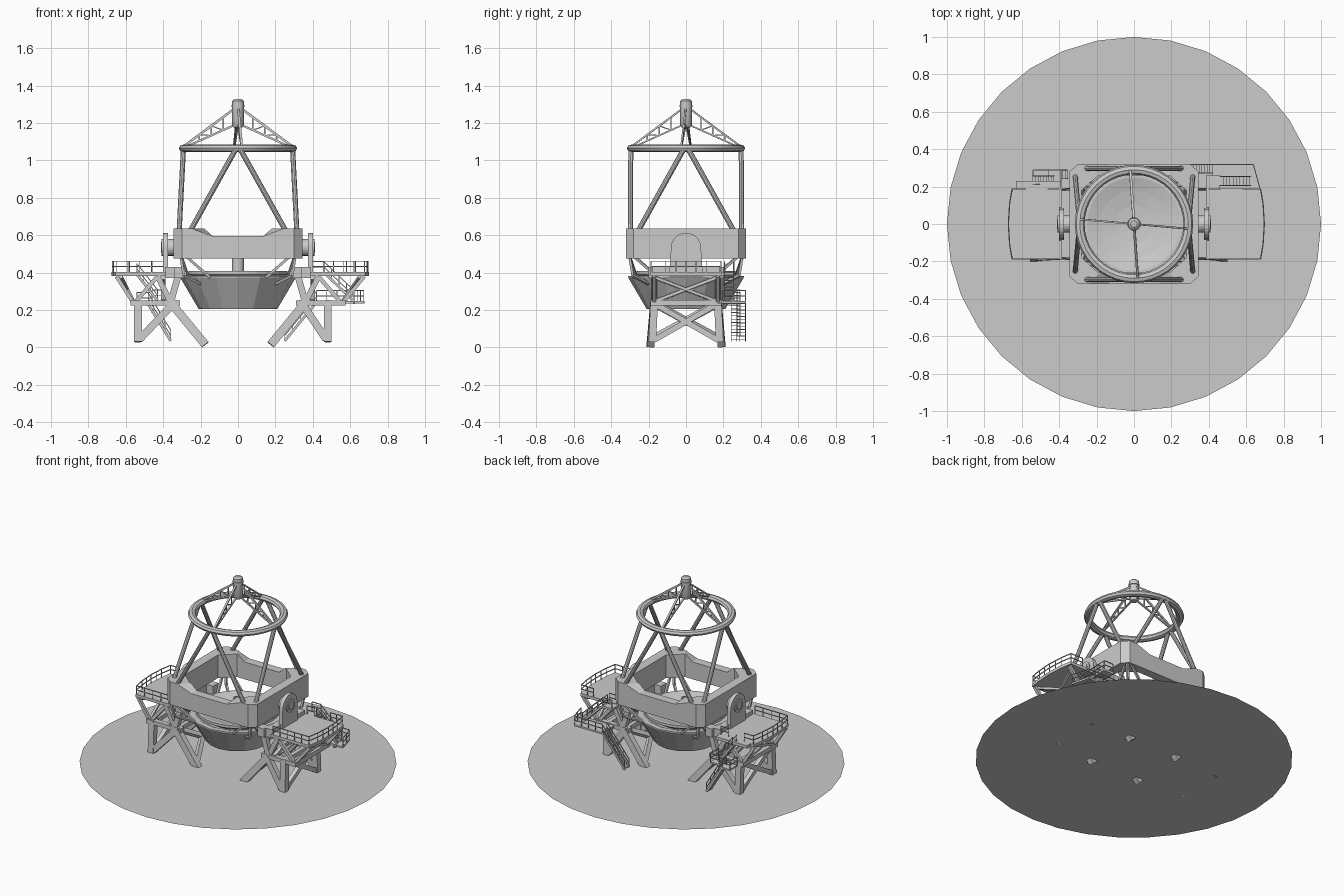
import bpy, bmesh, math
from mathutils import Vector, Matrix

if "Cube" in bpy.data.objects:
    bpy.data.objects.remove(bpy.data.objects["Cube"])


def finish(name, bm, smooth=False):
    bmesh.ops.recalc_face_normals(bm, faces=bm.faces[:])
    me = bpy.data.meshes.new(name)
    bm.to_mesh(me)
    bm.free()
    ob = bpy.data.objects.new(name, me)
    bpy.context.collection.objects.link(ob)
    if smooth:
        bpy.ops.object.select_all(action='DESELECT')
        ob.select_set(True)
        bpy.context.view_layer.objects.active = ob
        bpy.ops.object.shade_smooth_by_angle(angle=math.radians(35))
    return ob


def beam(bm, p, q, w, h=None):
    p, q = Vector(p), Vector(q)
    d = q - p
    z = d.normalized()
    ref = Vector((0, 1, 0)) if abs(z.y) < .9 else Vector((0, 0, 1))
    x = ref.cross(z).normalized()
    rot = Matrix((x, z.cross(x), z)).transposed().to_4x4()
    m = Matrix.Translation((p + q) / 2) @ rot @ Matrix.Diagonal((w, h or w, d.length, 1))
    bmesh.ops.create_cube(bm, size=1, matrix=m)


def tube(bm, p, q, r, n=10):
    p, q = Vector(p), Vector(q)
    m = Matrix.Translation((p + q) / 2) @ (q - p).to_track_quat('Z', 'Y').to_matrix().to_4x4()
    bmesh.ops.create_cone(bm, cap_ends=True, segments=n, radius1=r, radius2=r,
                          depth=(q - p).length, matrix=m)


def box(bm, lo, hi):
    lo, hi = Vector(lo), Vector(hi)
    bmesh.ops.create_cube(bm, size=1, matrix=Matrix.Translation((lo + hi) / 2)
                          @ Matrix.Diagonal((*(hi - lo), 1)))


def prism(bm, pts, off):
    f = bm.faces.new([bm.verts.new(p) for p in pts])
    r = bmesh.ops.extrude_face_region(bm, geom=[f], use_keep_orig=True)
    bmesh.ops.translate(bm, vec=off, verts=[v for v in r['geom'] if isinstance(v, bmesh.types.BMVert)])


def lathe(name, prof, n, smooth=False, closed=False):
    bm = bmesh.new()
    rings = [[bm.verts.new((r * math.cos(2 * math.pi * i / n), r * math.sin(2 * math.pi * i / n), z))
              for i in range(n)] for r, z in prof]
    pairs = list(zip(rings, rings[1:])) + ([(rings[-1], rings[0])] if closed else [])
    for a, b in pairs:
        for i in range(n):
            bm.faces.new((a[i], a[(i + 1) % n], b[(i + 1) % n], b[i]))
    if not closed:
        bm.faces.new(rings[0])
        bm.faces.new(rings[-1])
    return finish(name, bm, smooth)


def rail(bm, pts, h=.058):
    up = Vector((0, 0, h))
    for p, q in zip(map(Vector, pts), map(Vector, pts[1:])):
        n = max(1, round((q - p).length / .06))
        for i in range(n + 1):
            a = p.lerp(q, i / n)
            beam(bm, a, a + up, .004)
        for k in (.5, 1):
            beam(bm, p + up * k, q + up * k, .005)


def stairs(bm, p, q, width):
    p, q = Vector(p), Vector(q)
    side = Vector((0, width / 2, 0))
    n = round(abs(q.z - p.z) / .018)
    for i in range(n):
        c = p.lerp(q, (i + .5) / n)
        box(bm, c - Vector((.009, width / 2, .002)), c + Vector((.009, width / 2, .002)))
    for s in (-1, 1):
        beam(bm, p + side * s, q + side * s, .014, .004)
        rail(bm, [p + side * s, q + side * s])


# ground disc
bm = bmesh.new()
bmesh.ops.create_circle(bm, cap_ends=True, segments=32, radius=1, matrix=Matrix.Translation((0, 0, .03)))
finish("ground_disc", bm)

# upper ring of the tube
lathe("top_ring", [(.29 + .026 * math.cos(a * math.pi / 4), 1.065 + .02 * math.sin(a * math.pi / 4))
                   for a in range(8)], 40, True, True)

# secondary mirror hub
lathe("secondary_hub", [(.022, 1.175), (.031, 1.19), (.031, 1.285), (.036, 1.285), (.036, 1.296),
                        (.031, 1.296), (.031, 1.318), (.018, 1.328)], 20, True)

# spider trusses holding the hub
bm = bmesh.new()
for a in (-5, 94, 175, 274):
    d = Vector((math.cos(math.radians(a)), math.sin(math.radians(a)), 0))
    P = lambda r, z: d * r + Vector((0, 0, z))
    top, bot = (P(.285, 1.08), P(.028, 1.27)), (P(.285, 1.07), P(.028, 1.185))
    beam(bm, *top, .013, .009)
    beam(bm, *bot, .011, .008)
    for t, u in ((.3, .3), (.3, .55), (.55, .55), (.55, .8), (.8, .8)):
        beam(bm, top[0].lerp(top[1], t), bot[0].lerp(bot[1], u), .006)
finish("spider_trusses", bm)

# main truss tubes, one triangle per side
bm = bmesh.new()
for s in (-1, 1):
    for t in (-1, 1):
        tube(bm, (t * .26, s * .298, .615), (t * .012, s * .295, 1.06), .014)
        tube(bm, (s * .315, t * .26, .615), (s * .292, t * .012, 1.06), .014)
finish("truss_tubes", bm, True)

# square centre frame, front and back walls dip in the middle
half = [(-.30, -.32, -.19, -.26, .635), (-.245, -.32, -.18, -.26, .635), (-.135, -.32, -.135, -.26, .595),
        (.135, -.32, .135, -.26, .595), (.245, -.32, .18, -.26, .635), (.30, -.32, .19, -.26, .635),
        (.345, -.28, .28, -.18, .635)]
half.append((.345, .28, .28, .18, .635))
loop = half[:7] + [(-a, -b, -c, -d, z) for a, b, c, d, z in half[:7]]
loop.insert(7, half[7])
loop.pop(8)
loop = half[:8] + [(.30, .32, .19, .26, .635)] + [(-a, -b, -c, -d, z) for a, b, c, d, z in half[1:5]] \
    + [(-.30, .32, -.19, .26, .635), (-.345, .28, -.28, .18, .635), (-.345, -.28, -.28, -.18, .635)]
bm = bmesh.new()
cols = [[bm.verts.new(v) for v in ((a, b, .475), (a, b, z), (c, d, z), (c, d, .475))] for a, b, c, d, z in loop]
for p, q in zip(cols, cols[1:] + cols[:1]):
    for i in range(4):
        j = (i + 1) % 4
        bm.faces.new((p[i], q[i], q[j], p[j]))
finish("centre_frame", bm)

# mirror cell, mirror and central baffle
lathe("mirror_cell", [(.21, .205), (.31, .375), (.31, .382), (.275, .382), (.2, .34)], 16)
lathe("primary_mirror", [(.2, .35), (.265, .39), (.265, .408), (.25, .408), (.18, .39), (.1, .377), (.04, .373)], 32)
lathe("central_baffle", [(.032, .36), (.032, .48), (.024, .48), (.024, .37)], 16, True)

# struts hanging the cell from the frame
bm = bmesh.new()
for s in (-1, 1):
    for t in (-1, 1):
        beam(bm, (s * .27, t * .30, .48), (s * .15, t * .265, .375), .014)
        beam(bm, (s * .30, t * .27, .48), (s * .265, t * .15, .375), .014)
        beam(bm, (s * .305, t * .30, .48), (s * .29, t * .285, .385), .014)
        beam(bm, (s * .29, t * .285, .385), (s * .20, t * .20, .34), .014)
finish("cell_struts", bm)

for side, s, edge, leg in (("left", -1, .675, .535), ("right", 1, .70, .48)):
    P = lambda x, y, z: (s * x, y, z)

    # altitude bearing: arched plate, collar and axle
    bm = bmesh.new()
    arch = [P(.375, .08 * math.cos(i * math.pi / 12), .535 + .078 * math.sin(i * math.pi / 12)) for i in range(13)]
    prism(bm, arch + [P(.375, -.09, .38), P(.375, .09, .38)], P(.026, 0, 0))
    tube(bm, P(.34, 0, .535), P(.408, 0, .535), .045, 20)
    tube(bm, P(.33, 0, .535), P(.413, 0, .535), .028, 20)
    finish(side + "_altitude_bearing", bm)

    # pier legs and bracing
    bm = bmesh.new()
    for t in (-1, 1):
        y = t * .17
        beam(bm, P(.175, t * .19, .015), P(.36, y, .24), .045, .04)
        beam(bm, P(leg, t * .18, .03), P(leg, y, .24), .042, .04)
        beam(bm, P(leg - .01, t * .18, .045), P(.34, y, .24), .04, .035)
        beam(bm, P(.31, y, .238), P(.575, y, .238), .028, .035)
        beam(bm, P(leg, -y, .04), P(leg, y, .235), .03)
        beam(bm, P(.19, t * .19, .04), P(.35, -y, .235), .03)
        beam(bm, P(.56, y, .24), P(edge - .025, y, .38), .02)
        beam(bm, P(.36, y, .24), P(.31, y, .42), .035)
        beam(bm, P(.36, y, .24), P(.43, y, .38), .03)
        beam(bm, P(.55, y, .24), P(.43, y, .38), .022)
        beam(bm, P(.40, -y, .245), P(.40, y, .375), .024)
        beam(bm, P(.56, -y, .245), P(edge - .05, y, .375), .016)
        box(bm, P(.29, y - .03, .37), P(.34, y + .03, .43)) if s > 0 else \
            box(bm, (-.34, y - .03, .37), (-.29, y + .03, .43))
    for x in (.34, leg, .56):
        beam(bm, P(x, -.19, .238), P(x, .19, .238), .03)
    beam(bm, P(.365, -.18, .40), P(.365, .18, .40), .05, .06)
    finish(side + "_pier", bm)

    # observing deck with curved outer edge
    bm = bmesh.new()
    arc = [(edge - .02 * (y / .19) ** 2, y) for y in (-.19, -.11, 0, .11, .19)]
    prism(bm, [P(x, y, .383) for x, y in [(.385, -.19)] + arc + [(.385, .19)]], (0, 0, .02))
    if s < 0:
        prism(bm, [P(x, y, .383) for x, y in ((.39, .185), (.63, .185), (.63, .23), (.39, .23))], (0, 0, .02))
    finish(side + "_deck", bm)

    # handrails around the deck
    bm = bmesh.new()
    rail(bm, [P(x, y, .403) for x, y in [(.40, -.187)] + [(x - .004, y * .98) for x, y in arc]])
    rail(bm, [P(.40, .187, .403), P(.46, .187, .403)])
    rail(bm, [P(.58, .187, .403), P(edge - .024, .187, .403)])
    finish(side + "_deck_rails", bm)

    # two flights of stairs with a landing on the rear side
    bm = bmesh.new()
    if s > 0:
        box(bm, (.42, .19, .235), (.64, .32, .247))
        prism(bm, [(.64, .19, .235), (.675, .19, .235), (.64, .32, .235)], (0, 0, .012))
        rail(bm, [(.42, .318, .247), (.638, .318, .247), (.672, .195, .247)])
        stairs(bm, (.25, .295, .035), (.42, .295, .243), .046)
        stairs(bm, (.62, .23, .247), (.46, .23, .40), .05)
        box(bm, (.385, .185, .385), (.46, .26, .40))
        rail(bm, [(.39, .258, .40), (.46, .258, .40)])
        for x in (.45, .62):
            beam(bm, (x, .17, .238), (x, .31, .238), .012)
    else:
        box(bm, (-.54, .21, .225), (-.46, .29, .236))
        rail(bm, [(-.46, .288, .236), (-.54, .288, .236), (-.54, .212, .236)])
        stairs(bm, (-.36, .265, .035), (-.48, .265, .232), .046)
        box(bm, (-.46, .19, .24), (-.39, .29, .25))
        rail(bm, [(-.46, .288, .25), (-.39, .288, .25), (-.39, .2, .25)])
        stairs(bm, (-.43, .235, .25), (-.54, .235, .39), .045)
    finish(side + "_stairs", bm)
